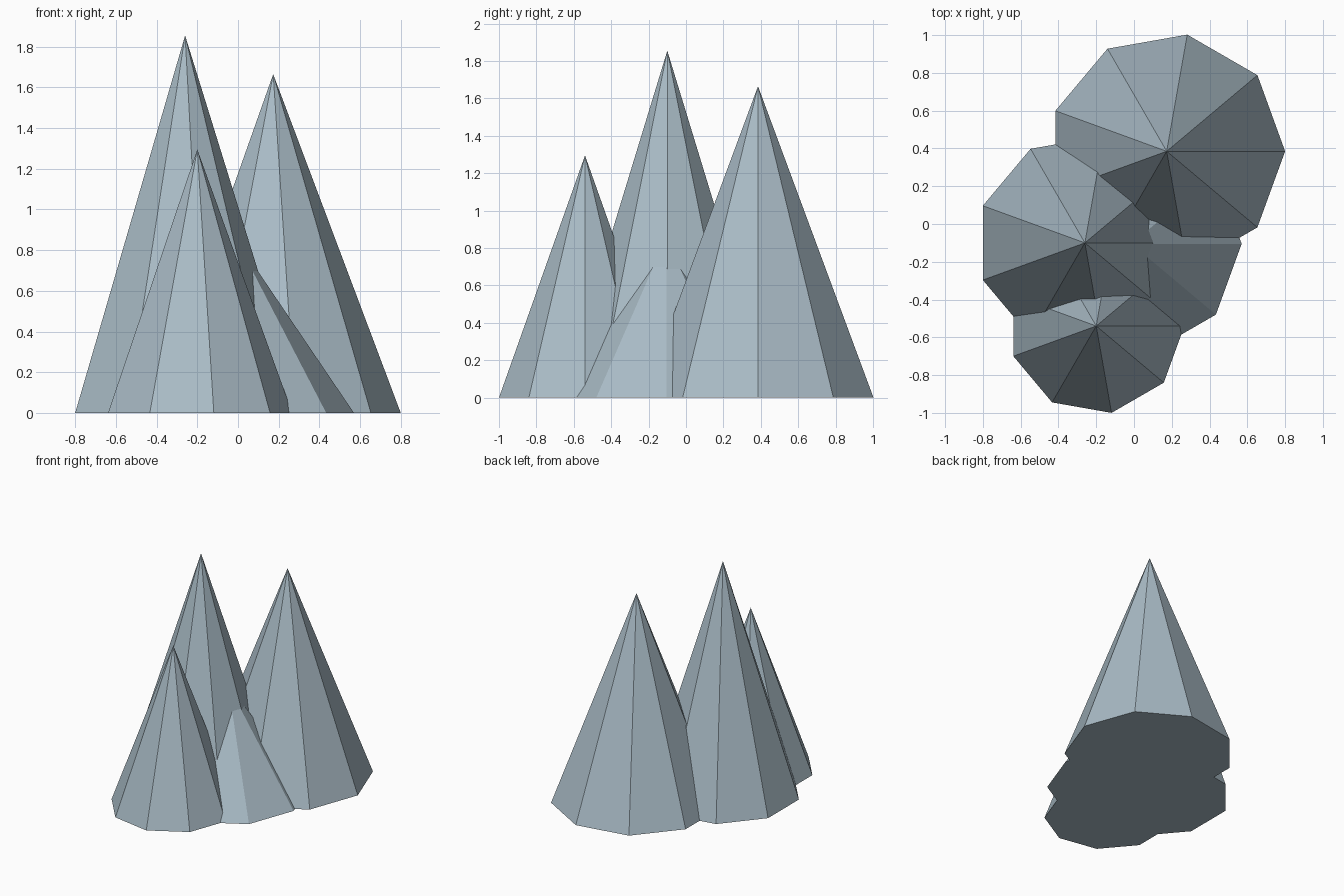
import bpy

cube = bpy.data.objects.get("Cube")
if cube:
    bpy.data.objects.remove(cube, do_unlink=True)

# Blue-grey rock colour
rock = bpy.data.materials.new("blue_grey_rock")
rock.use_nodes = True
colour = (0.40, 0.50, 0.565, 1.0)
rock.diffuse_color = colour
shader = next(n for n in rock.node_tree.nodes if n.type == "BSDF_PRINCIPLED")
shader.inputs["Base Color"].default_value = colour
shader.inputs["Roughness"].default_value = 0.9

SIDES = 9


def peak(name, x, y, radius, height):
    """Nine-sided flat-shaded spire with one ridge pointing along +x."""
    bpy.ops.mesh.primitive_cone_add(
        vertices=SIDES, radius1=radius, radius2=0, depth=height,
        location=(x, y, height / 2))
    obj = bpy.context.object
    obj.name = obj.data.name = name
    # The primitive starts at +y, so turn its first corner to +x
    obj.rotation_euler.z = -1.570796
    bpy.ops.object.transform_apply(location=False, rotation=True, scale=False)
    obj.data.materials.append(rock)
    bpy.ops.object.shade_flat()
    return obj


# Overlapping spires, tallest in the middle, a low spur on the left flank
peak("middle_peak", -0.26, -0.10, 0.575, 1.855)
peak("back_peak", 0.173, 0.385, 0.627, 1.665)
peak("front_peak", -0.20, -0.54, 0.467, 1.295)
peak("low_spur", -0.013, -0.105, 0.583, 0.86)
